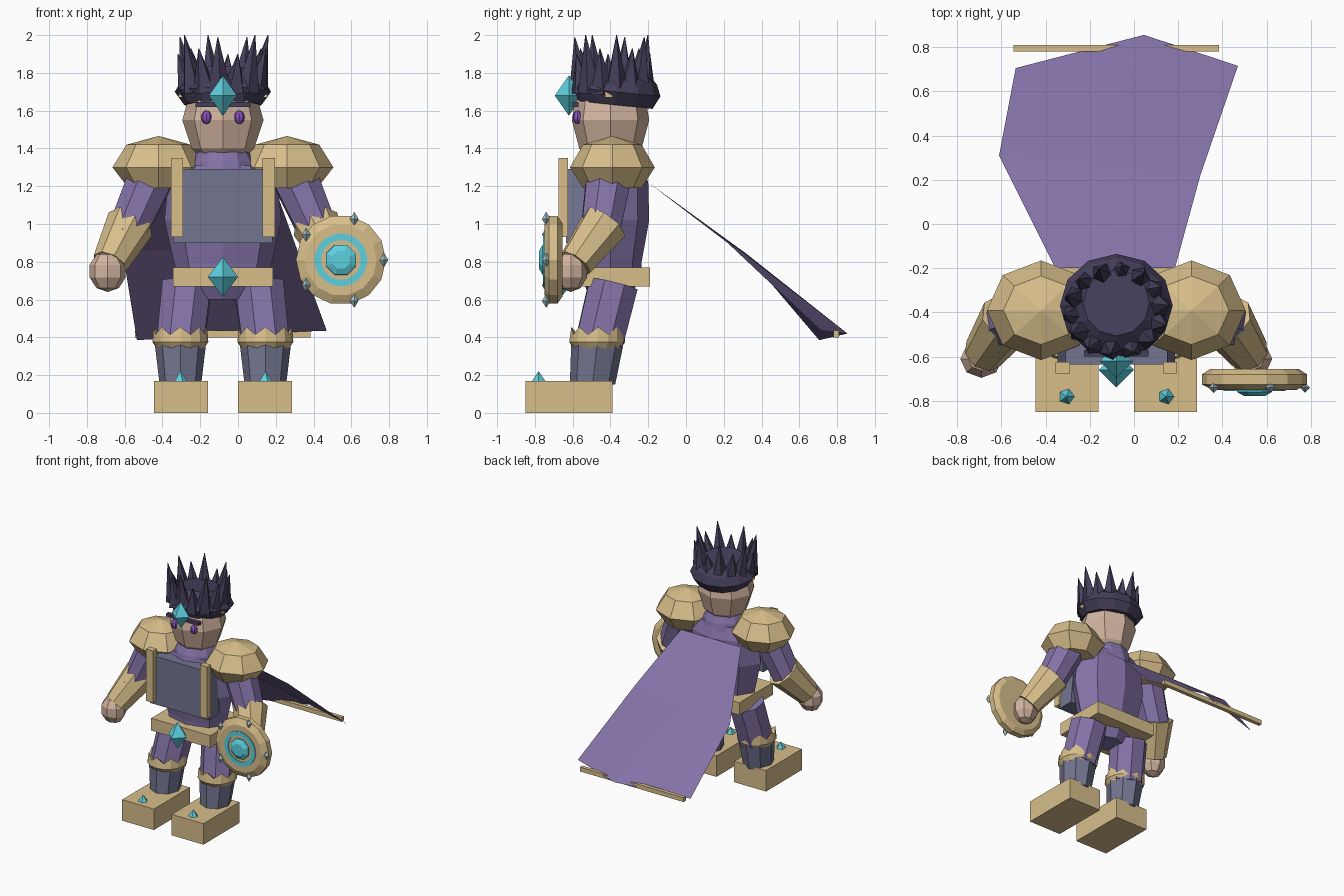
import bpy, bmesh
from math import sin, cos, pi, radians
from mathutils import Vector, Matrix

if "Cube" in bpy.data.objects:
    bpy.data.objects.remove(bpy.data.objects["Cube"])

CX, CY = -0.08, -0.40          # body axis


def mat(name, r, g, b):
    m = bpy.data.materials.new(name)
    m.diffuse_color = (r, g, b, 1)
    m.use_nodes = True
    m.node_tree.nodes["Principled BSDF"].inputs["Base Color"].default_value = m.diffuse_color
    return m


GOLD = mat("gold", .69, .52, .26)
PURPLE = mat("purple_cloth", .23, .17, .39)
GREY = mat("steel", .17, .18, .28)
DARK = mat("dark_hair", .06, .05, .105)
SKIN = mat("skin", .65, .46, .35)
TEAL = mat("crystal", .11, .64, .75)
PALE = mat("pale_crystal", .4, .58, .63)
VIOLET = mat("eye_violet", .25, .08, .5)


def finish(name, bm, m):
    bmesh.ops.recalc_face_normals(bm, faces=bm.faces)
    me = bpy.data.meshes.new(name)
    bm.to_mesh(me)
    bm.free()
    me.materials.append(m)
    ob = bpy.data.objects.new(name, me)
    bpy.context.collection.objects.link(ob)
    return ob


def box(name, x0, x1, y0, y1, z0, z1, m):
    bm = bmesh.new()
    bmesh.ops.create_cube(bm, size=1)
    for v in bm.verts:
        v.co = (x0 + (v.co.x + .5) * (x1 - x0), y0 + (v.co.y + .5) * (y1 - y0),
                z0 + (v.co.z + .5) * (z1 - z0))
    return finish(name, bm, m)


def lathe(name, rings, n, m, matrix=Matrix(), closed=False, phase=0):
    """Loft elliptical rings (x, y, z, rx, ry), capped or joined end to start."""
    bm = bmesh.new()
    loops = [[bm.verts.new((x + rx * cos(2 * pi * (i + phase) / n),
                            y + ry * sin(2 * pi * (i + phase) / n), z))
              for i in range(n)] for x, y, z, rx, ry in rings]
    pairs = list(zip(loops, loops[1:] + loops[:1]))
    for a, b in pairs if closed else pairs[:-1]:
        for i in range(n):
            j = (i + 1) % n
            bm.faces.new((a[i], a[j], b[j], b[i]))
    if not closed:
        bm.faces.new(loops[0])
        bm.faces.new(loops[-1])
    bm.transform(matrix)
    return finish(name, bm, m)


def limb(name, a, b, ra, rb, m, n=8):
    a, b = Vector(a), Vector(b)
    d = b - a
    M = Matrix.Translation(a) @ d.to_track_quat('Z', 'Y').to_matrix().to_4x4()
    return lathe(name, [(0, 0, 0, ra, ra), (0, 0, d.length, rb, rb)], n, m, M)


def gem(name, c, r, h, m, n=4, rot=Matrix()):
    M = Matrix.Translation(c) @ rot
    e = .001
    return lathe(name, [(0, 0, -h, e, e), (0, 0, 0, r, r), (0, 0, h, e, e)], n, m, M)


def ball(name, c, rx, ry, rz, m, u=8, v=5):
    bm = bmesh.new()
    bmesh.ops.create_uvsphere(bm, u_segments=u, v_segments=v, radius=1)
    bm.transform(Matrix.Translation(c) @ Matrix.Diagonal((rx, ry, rz, 1)))
    return finish(name, bm, m)


# Torso, collar, chest armour and belt
lathe("torso", [(CX, CY, .60, .11, .10), (CX, CY, .72, .24, .16), (CX, CY, .80, .26, .165),
                (CX, CY, 1.02, .31, .205), (CX, CY, 1.22, .29, .20), (CX, CY, 1.31, .20, .17)],
      8, PURPLE)
lathe("collar", [(CX, CY, 1.27, .18, .18), (CX, CY, 1.33, .165, .165), (CX, CY, 1.38, .14, .14)],
      12, PURPLE)
chest = box("chest_plate", CX - .265, CX + .265, -.635, -.50, .90, 1.29, GREY)
for v in chest.data.vertices:
    if v.co.z > 1.1:
        v.co.x = CX + (v.co.x - CX) * .87
box("belt", CX - .265, CX + .265, -.62, -.19, .67, .77, GOLD)
gem("belt_gem", (CX, -.66, .72), .08, .105, TEAL)

# Head and face
lathe("head", [(CX, CY, 1.365, .13, .13), (CX, CY, 1.40, .165, .165), (CX, CY, 1.55, .215, .205),
               (CX, CY, 1.64, .19, .19), (CX, CY, 1.72, .15, .15)], 8, SKIN)
box("brow", CX - .145, CX + .145, -.60, -.57, 1.62, 1.645, DARK)
gem("forehead_gem", (CX, -.62, 1.68), .075, .105, TEAL)

# Hair cap tilted down at the back, with a crown of spikes
tilt = Matrix.Translation((CX, -.37, 1.69)) @ Matrix.Rotation(radians(-6), 4, 'X')
lathe("hair_cap", [(0, 0, -.06, .205, .20), (0, 0, .01, .255, .235),
                   (0, 0, .07, .22, .21), (0, 0, .13, .15, .15)], 12, DARK, tilt)
for i in range(14):
    a = 2 * pi * (i + .25) / 14
    tip = (2.0, 1.93, 1.99, 1.90)[i % 4]
    limb("hair_spike", (CX + .18 * cos(a), -.39 + .165 * sin(a), 1.70),
         (CX + .24 * cos(a), -.39 + .20 * sin(a), tip), .066, .002, DARK, 5)

# Paired parts
for s in (-1, 1):
    def P(dx, y, z):
        return (CX + s * dx, y, z)

    def span(d0, d1):
        return sorted((CX + s * d0, CX + s * d1))

    ball("eye", P(.087, -.575, 1.565), .028, .025, .036, VIOLET, 8, 6)
    box("temple_clasp", *span(.20, .235), -.43, -.39, 1.67, 1.71, GOLD)
    box("chest_strap", *span(.21, .275), -.675, -.625, .93, 1.35, GOLD)

    # Shoulder, arm, bracer and hand
    x = CX + s * .34
    lathe("shoulder_guard", [(x, -.39, 1.19, .16, .155), (x, -.39, 1.30, .245, .225),
                             (x, -.39, 1.42, .17, .155), (x, -.39, 1.465, .004, .004)], 8, GOLD)
    limb("upper_arm", P(.37, -.405, 1.27), P(.51, -.455, .95), .13, .11, PURPLE)
    limb("bracer", P(.49, -.43, 1.00), P(.60, -.585, .79), .13, .095, GOLD)
    ball("hand", P(.61, -.61, .75), .10, .09, .11, SKIN, 8, 5)
    for dz in (0, .06):
        gem("bracer_shard", P(.53 - dz * .2, -.58 + dz * .6, .935 + dz), .02, .045, TEAL)

    # Leg, knee cuff and boot
    x = CX + s * .225
    limb("thigh", P(.225, -.46, .37), P(.19, -.385, .68), .135, .14, PURPLE)
    lathe("shin", [(x, -.495, .15, .11, .12), (x, -.47, .36, .135, .138)], 8, GREY)
    cuff = lathe("knee_cuff", [(x, -.47, .34, .125, .125), (x, -.47, .375, .148, .148),
                               (x, -.465, .415, .142, .142), (x, -.465, .40, .10, .10)], 16, GOLD)
    for i in range(0, 16, 2):
        cuff.data.vertices[32 + i].co.z += .04
    box("boot", *span(.08, .365), -.85, -.39, 0, .17, GOLD)
    gem("boot_gem", P(.225, -.78, .17), .036, .05, TEAL, 5)

# Shield facing forward on one forearm
SH = Matrix.Translation((.545, -.70, .81)) @ Matrix.Rotation(pi / 2, 4, 'X')
lathe("shield", [(0, 0, -.045, .20, .20), (0, 0, -.02, .238, .238), (0, 0, .025, .238, .238),
                 (0, 0, .05, .19, .19)], 14, GOLD, SH)
lathe("shield_ring", [(0, 0, .04, .14, .14), (0, 0, .056, .14, .14),
                      (0, 0, .056, .105, .105), (0, 0, .04, .105, .105)], 20, TEAL, SH, True)
lathe("shield_gem", [(0, 0, .04, .088, .088), (0, 0, .06, .085, .085), (0, 0, .078, .05, .05)],
      8, TEAL, SH, phase=.5)
for i in range(5):
    a = 2 * pi * i / 5
    gem("shield_stud", (.545 + .228 * cos(a), -.74, .81 + .228 * sin(a)), .023, .036, PALE)

# Cape sheet flaring behind, with hem bar
bm = bmesh.new()
rows = [[(-.355, -.20, 1.22), (CX, -.20, 1.22), (.185, -.20, 1.22)],
        [(-.61, .31, .85), (-.15, .27, .875), (.30, .22, .90)],
        [(-.535, .705, .385), (.045, .855, .42), (.47, .715, .435)]]
g = [[bm.verts.new(p) for p in r] for r in rows]
for a, b in zip(g, g[1:]):
    for i in range(2):
        bm.faces.new((a[i], a[i + 1], b[i + 1], b[i]))
finish("cape", bm, PURPLE)
box("cape_hem_bar", -.545, .385, .78, .81, .40, .435, GOLD)
